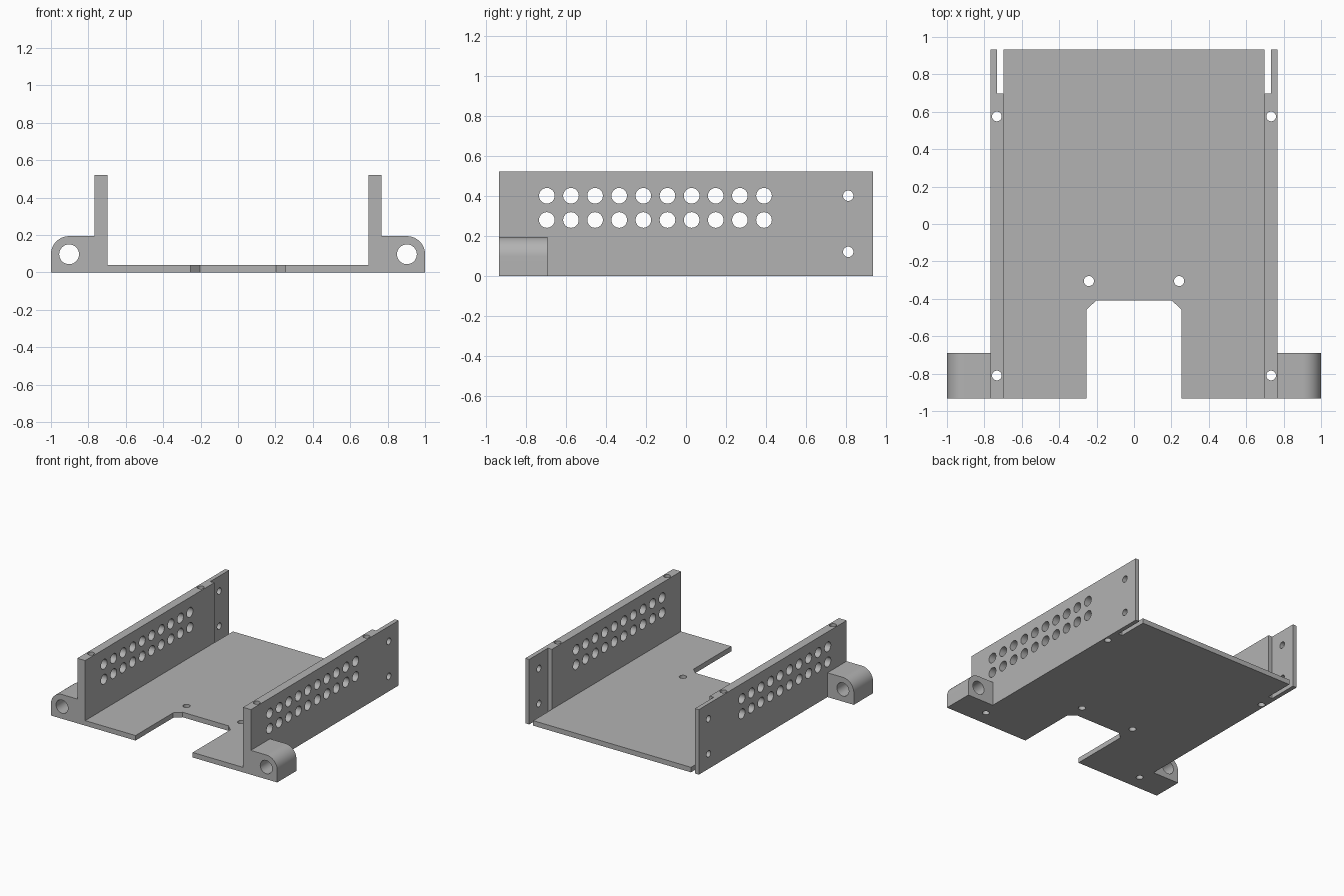
import bpy, bmesh, math
from mathutils import Matrix, Vector

if "Cube" in bpy.data.objects:
    bpy.data.objects.remove(bpy.data.objects["Cube"], do_unlink=True)

HALF_LEN, FLOOR_T, WALL_H = 0.933, 0.04, 0.52
WALL_IN, WALL_MID, WALL_OUT = 0.698, 0.733, 0.767
SLOT_Y = 0.697
LUG_R, LUG_X, LUG_BACK = 0.097, 0.903, -0.691

grey = bpy.data.materials.new("plain grey")
grey.use_nodes = True
grey.diffuse_color = (0.45, 0.45, 0.45, 1)
grey.node_tree.nodes["Principled BSDF"].inputs["Base Color"].default_value = grey.diffuse_color


def make_object(name, bm):
    bmesh.ops.recalc_face_normals(bm, faces=bm.faces)
    mesh = bpy.data.meshes.new(name)
    bm.to_mesh(mesh)
    bm.free()
    mesh.materials.append(grey)
    obj = bpy.data.objects.new(name, mesh)
    bpy.context.collection.objects.link(obj)
    return obj


def extrude_outline(name, points, vec):
    """Solid from a closed outline swept along vec."""
    bm = bmesh.new()
    face = bm.faces.new([bm.verts.new(p) for p in points])
    result = bmesh.ops.extrude_face_region(bm, geom=[face], use_keep_orig=True)
    verts = [g for g in result["geom"] if isinstance(g, bmesh.types.BMVert)]
    bmesh.ops.translate(bm, verts=verts, vec=vec)
    return make_object(name, bm)


def drill(obj, holes):
    """Cut round holes, each given as (centre, radius, axis, depth)."""
    bm = bmesh.new()
    for centre, radius, axis, depth in holes:
        turn = Vector((0, 0, 1)).rotation_difference(Vector(axis)).to_matrix().to_4x4()
        bmesh.ops.create_cone(bm, cap_ends=True, segments=32, radius1=radius,
                              radius2=radius, depth=depth,
                              matrix=Matrix.Translation(centre) @ turn)
    cutter = make_object("hole_cutter", bm)
    cutter.hide_render = True
    mod = obj.modifiers.new("holes", "BOOLEAN")
    mod.operation, mod.solver, mod.object = "DIFFERENCE", "EXACT", cutter
    bpy.ops.object.select_all(action="DESELECT")
    bpy.context.view_layer.objects.active = obj
    obj.select_set(True)
    bpy.ops.object.modifier_apply(modifier=mod.name)
    bpy.data.objects.remove(cutter, do_unlink=True)
    bpy.ops.object.shade_smooth_by_angle(angle=math.radians(30))


X, Y, Z = (1, 0, 0), (0, 1, 0), (0, 0, 1)

# Floor plate with a chamfered notch at the front
half = [(WALL_IN, HALF_LEN), (WALL_IN, -HALF_LEN), (0.253, -HALF_LEN),
        (0.253, -0.457), (0.203, -0.41)]
outline = half + [(-x, y) for x, y in reversed(half)]
floor = extrude_outline("floor_plate", [(x, y, 0) for x, y in outline], (0, 0, FLOOR_T))
drill(floor, [((s * 0.241, -0.305, 0), 0.027, Z, 0.2) for s in (-1, 1)])

for side, s in (("left", 1), ("right", -1)):
    # Side wall, thinned into a flange at the rear
    plan = [(WALL_IN, -HALF_LEN), (WALL_OUT, -HALF_LEN), (WALL_OUT, HALF_LEN),
            (WALL_MID, HALF_LEN), (WALL_MID, SLOT_Y), (WALL_IN, SLOT_Y)]
    wall = extrude_outline(side + "_wall", [(s * x, y, 0) for x, y in plan], (0, 0, WALL_H))
    holes = [((s * WALL_MID, -0.695 + i * 0.1205, z), 0.039, X, 0.3)
             for i in range(10) for z in (0.279, 0.4)]
    holes += [((s * WALL_MID, 0.81, z), 0.026, X, 0.3) for z in (0.12, 0.4)]
    holes += [((s * WALL_MID, y, WALL_H / 2), 0.026, Z, 1) for y in (-0.81, 0.575)]
    drill(wall, holes)

    # Mounting lug with a rounded outer top edge
    arc = [(LUG_X + LUG_R * math.cos(a), LUG_R * (1 + math.sin(a)))
           for a in (math.pi / 2 * i / 16 for i in range(17))]
    profile = [(WALL_OUT, 0), (1, 0)] + arc + [(WALL_OUT, 2 * LUG_R)]
    lug = extrude_outline(side + "_mounting_lug", [(s * x, -HALF_LEN, z) for x, z in profile],
                          (0, LUG_BACK + HALF_LEN, 0))
    drill(lug, [((s * LUG_X, -0.81, LUG_R), 0.053, Y, 0.6)])
